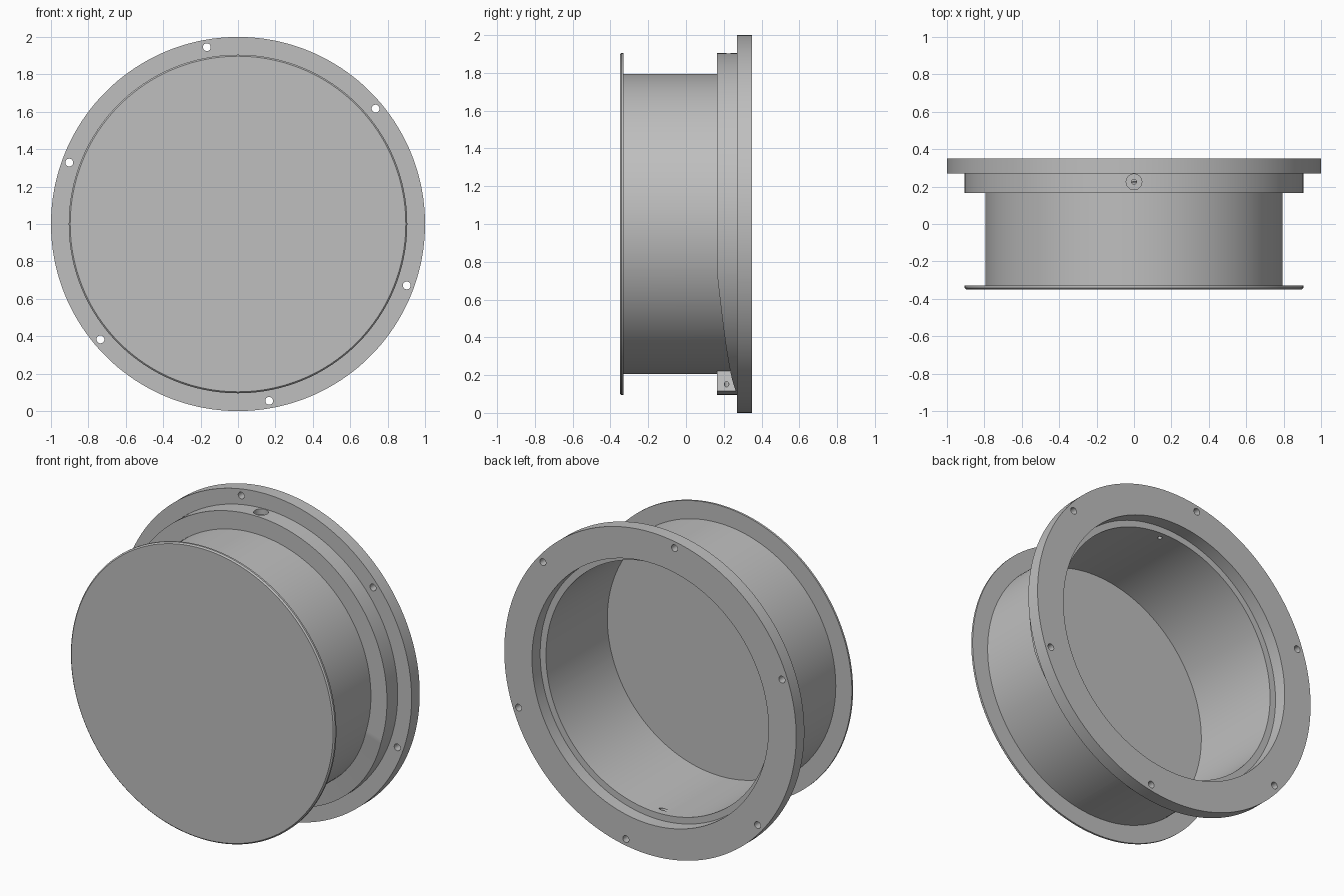
import bpy, bmesh, math
from mathutils import Vector

cube = bpy.data.objects.get("Cube")
if cube:
    bpy.data.objects.remove(cube, do_unlink=True)

grey = bpy.data.materials.new("plain grey")
grey.use_nodes = True
grey.diffuse_color = (0.52, 0.52, 0.52, 1)
grey.node_tree.nodes["Principled BSDF"].inputs["Base Color"].default_value = grey.diffuse_color

RAMP_START, RAMP_END = 12, 73   # degrees from the bottom towards +x


def ring_front(a):
    """Front edge of the stepped ring: a drain ramp is cut in the lower +x part."""
    if RAMP_START <= a <= RAMP_END:
        t = (a - RAMP_START) / (RAMP_END - RAMP_START)
        return 0.265 - 0.10 * t
    return 0.165


def profile(a):
    """Radius and depth of the housing wall, from front cap to inner floor."""
    step = ring_front(a)
    return [(0.897, -0.35), (0.905, -0.342), (0.905, -0.33), (0.795, -0.33),
            (0.795, step), (0.905, step), (0.905, 0.27), (1.0, 0.27),
            (1.0, 0.35), (0.81, 0.35), (0.81, 0.27), (0.77, 0.27), (0.77, -0.33)]


def point(r, y, a):
    a = math.radians(a)
    return Vector((r * math.sin(a), y, 1 - r * math.cos(a)))


def make_object(name, bm):
    bmesh.ops.recalc_face_normals(bm, faces=bm.faces)
    mesh = bpy.data.meshes.new(name)
    bm.to_mesh(mesh)
    bm.free()
    mesh.materials.append(grey)
    obj = bpy.data.objects.new(name, mesh)
    bpy.context.collection.objects.link(obj)
    return obj


# Housing: capped drum, stepped ring and rear flange as one turned shell
angles = sorted([i * 2 for i in range(180)] + [RAMP_START - 0.04, RAMP_END])
bm = bmesh.new()
columns = [[bm.verts.new(point(r, y, a)) for r, y in profile(a)] for a in angles]
for i, col in enumerate(columns):
    nxt = columns[(i + 1) % len(columns)]
    for j in range(len(col) - 1):
        bm.faces.new((col[j], nxt[j], nxt[j + 1], col[j + 1]))
bm.faces.new([c[0] for c in columns])
bm.faces.new([c[-1] for c in columns])
housing = make_object("flanged_housing", bm)


def drill(start, end, radius):
    """Cylinder cutter between two points."""
    start, end = Vector(start), Vector(end)
    axis = end - start
    matrix = axis.to_track_quat('Z', 'Y').to_matrix().to_4x4()
    matrix.translation = (start + end) / 2
    bm = bmesh.new()
    bmesh.ops.create_cone(bm, cap_ends=True, segments=24, radius1=radius,
                          radius2=radius, depth=axis.length, matrix=matrix)
    cutter = make_object("hole_cutter", bm)
    cutter.hide_render = True
    return cutter


# Six bolt holes, top port with counterbore, and slanted drain at the bottom
cutters = [drill(point(0.96, 0.2, 10 + 60 * i), point(0.96, 0.4, 10 + 60 * i), 0.021)
           for i in range(6)]
cutters.append(drill((0, 0.225, 1.87), (0, 0.225, 1.95), 0.042))
cutters.append(drill((0, 0.225, 1.72), (0, 0.225, 1.9), 0.013))
cutters.append(drill((-0.04, 0.215, 0.25), (0.25, 0.215, 0.12), 0.012))

bpy.context.view_layer.objects.active = housing
for cutter in cutters:
    mod = housing.modifiers.new("hole", 'BOOLEAN')
    mod.operation = 'DIFFERENCE'
    mod.solver = 'EXACT'
    mod.object = cutter
    bpy.ops.object.modifier_apply(modifier=mod.name)
    bpy.data.objects.remove(cutter, do_unlink=True)

bpy.ops.object.select_all(action='DESELECT')
housing.select_set(True)
bpy.ops.object.shade_smooth_by_angle(angle=math.radians(30))
